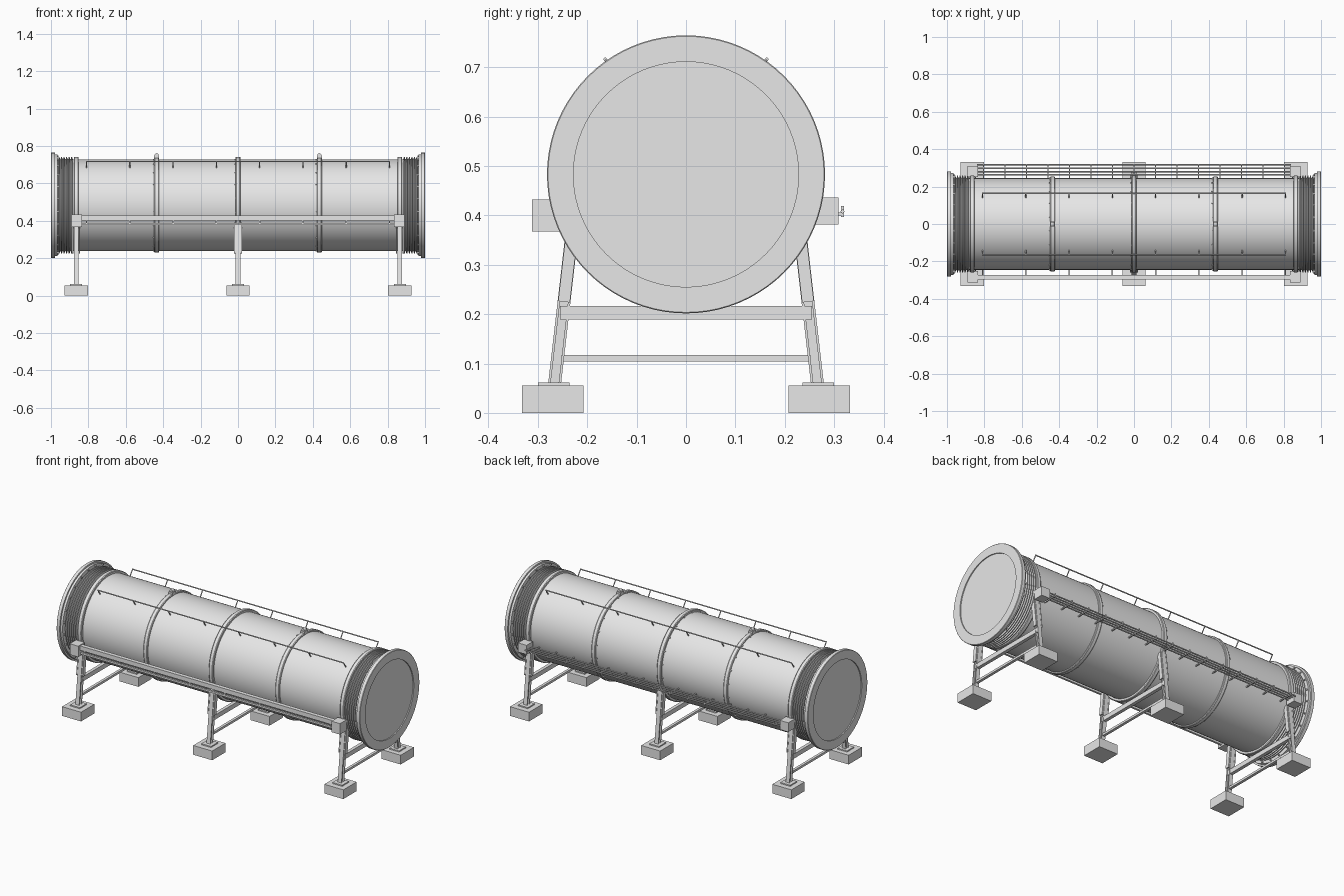
import bpy, bmesh, math
from mathutils import Matrix, Vector

cube = bpy.data.objects.get("Cube")
if cube:
    bpy.data.objects.remove(cube, do_unlink=True)

grey = bpy.data.materials.new("plain_grey")
grey.use_nodes = True
COLOUR = (0.8, 0.8, 0.8, 1)
grey.diffuse_color = COLOUR
grey.node_tree.nodes["Principled BSDF"].inputs["Base Color"].default_value = COLOUR

AXIS_Z = 0.483     # height of the tank axis
BODY_R = 0.245
LEG_X = (-0.865, 0, 0.865)


def finish(name, bm, smooth=False):
    bmesh.ops.recalc_face_normals(bm, faces=bm.faces)
    mesh = bpy.data.meshes.new(name)
    bm.to_mesh(mesh)
    bm.free()
    mesh.materials.append(grey)
    obj = bpy.data.objects.new(name, mesh)
    bpy.context.scene.collection.objects.link(obj)
    if smooth:
        bpy.ops.object.select_all(action='DESELECT')
        obj.select_set(True)
        bpy.context.view_layer.objects.active = obj
        bpy.ops.object.shade_smooth_by_angle(angle=math.radians(35))
    return obj


def box(bm, lo, hi):
    lo, hi = Vector(lo), Vector(hi)
    m = Matrix.Translation((lo + hi) / 2) @ Matrix.Diagonal((hi - lo).to_4d())
    m[3][3] = 1
    bmesh.ops.create_cube(bm, size=1, matrix=m)


def beam(bm, a, b, wide, deep, shift=0):
    """Square bar from a to b; wide runs along x, deep across it in the yz plane."""
    a, b = Vector(a), Vector(b)
    d = (b - a).normalized()
    x = Vector((1, 0, 0))
    n = d.cross(x).normalized()
    frame = Matrix((x, n, d)).transposed().to_4x4()
    m = Matrix.Translation((a + b) / 2 + n * shift) @ frame
    bmesh.ops.create_cube(bm, size=1, matrix=m @ Matrix.Diagonal((wide, deep, (b - a).length, 1)))


def rod(bm, a, b, r, sides=8):
    a, b = Vector(a), Vector(b)
    turn = (b - a).to_track_quat('Z', 'Y').to_matrix().to_4x4()
    bmesh.ops.create_cone(bm, cap_ends=True, segments=sides, radius1=r, radius2=r,
                          depth=(b - a).length, matrix=Matrix.Translation((a + b) / 2) @ turn)


def around(x, r, angle):
    """Point at a radius and angle around the tank axis."""
    return Vector((x, r * math.sin(angle), AXIS_Z + r * math.cos(angle)))


def lathe(bm, profile, steps=80):
    """Turn an (x, radius) profile around the tank axis."""
    verts = [bm.verts.new((x, 0, AXIS_Z + r)) for x, r in profile]
    edges = [bm.edges.new(pair) for pair in zip(verts, verts[1:])]
    bmesh.ops.spin(bm, geom=verts + edges, cent=(0, 0, AXIS_Z), axis=(1, 0, 0),
                   angle=math.tau, steps=steps, use_merge=True)
    bmesh.ops.remove_doubles(bm, verts=bm.verts, dist=0.00005)


# Tank shell
bm = bmesh.new()
lathe(bm, [(-0.9, BODY_R), (0.9, BODY_R)])
finish("tank_shell", bm, True)

# Bellows and end flanges
for side, label in ((1, "left"), (-1, "right")):
    bm = bmesh.new()
    profile = [(0.882, BODY_R)]
    for i in range(6):
        x = 0.884 + i * 0.0135
        profile += [(x, 0.246), (x + 0.003, 0.258), (x + 0.0075, 0.258), (x + 0.0105, 0.246)]
    lathe(bm, [(side * x, r) for x, r in profile + [(0.968, 0.246)]])
    finish(label + "_bellows", bm, True)

    bm = bmesh.new()
    lathe(bm, [(side * x, r) for x, r in (
        (0.966, 0.24), (0.966, 0.272), (0.979, 0.272), (0.979, 0.2815), (0.998, 0.2815),
        (1.0, 0.2795), (1.0, 0.228), (0.994, 0.228), (0.994, 0.0))])
    finish(label + "_end_flange", bm, True)

    bm = bmesh.new()
    for i in range(24):
        t = (i + 0.5) * math.tau / 24
        rod(bm, around(side * 0.959, 0.264, t), around(side * 0.967, 0.264, t), 0.005, 6)
    finish(label + "_flange_bolts", bm)

# Hoops around the shell, with rows of small bolts beside them
bm = bmesh.new()
for x in (-0.865, -0.435, 0, 0.435, 0.865):
    r = 0.254 if abs(x) == 0.435 else 0.259
    lathe(bm, [(x - 0.013, BODY_R), (x - 0.013, r - 0.003), (x - 0.009, r),
               (x + 0.009, r), (x + 0.013, r - 0.003), (x + 0.013, BODY_R)])
finish("hoops", bm, True)

bm = bmesh.new()
for x in (-0.435, 0, 0.435):
    for i in range(20):
        t = (i + 0.5) * math.tau / 20
        rod(bm, around(x - 0.016, BODY_R - 0.002, t), around(x - 0.016, BODY_R + 0.005, t), 0.004, 6)
finish("hoop_bolts", bm)

# Lifting lugs on top
bm = bmesh.new()
for x in (-0.435, 0.435):
    box(bm, (x - 0.013, -0.014, 0.73), (x + 0.013, 0.014, 0.748))
    rod(bm, (x, -0.01, 0.75), (x, 0.01, 0.75), 0.011, 12)
finish("lifting_lugs", bm)

# Hand rails along both shoulders of the tank
for s, label in ((-1, "front"), (1, "back")):
    bm = bmesh.new()
    t = s * 0.612
    rod(bm, around(-0.812, 0.285, t), around(0.812, 0.285, t), 0.0035)
    for i in range(8):
        x = -0.81 + i * 1.62 / 7
        rod(bm, around(x, 0.24, t), around(x, 0.285, t), 0.003)
    finish(label + "_hand_rail", bm)

# Trestles: pads, sloping I-section legs, cross beams
pads, legs, cross = bmesh.new(), bmesh.new(), bmesh.new()
for x in LEG_X:
    for s in (-1, 1):
        box(pads, (x - 0.0625, s * 0.27 - 0.0625, 0), (x + 0.0625, s * 0.27 + 0.0625, 0.055))
        box(pads, (x - 0.032, s * 0.268 - 0.032, 0.055), (x + 0.032, s * 0.268 + 0.032, 0.062))
        foot, top = Vector((x, s * 0.266, 0.06)), Vector((x, s * 0.228, 0.39))
        beam(legs, foot, top, 0.006, 0.02)
        for shift in (-0.0105, 0.0105):
            beam(legs, foot, top, 0.025, 0.005, shift)
        # Gusset plates gripping the upper leg
        for dx in (-0.018, 0.018):
            beam(legs, foot.lerp(top, 0.5) + Vector((dx, 0, 0)), top + Vector((dx, 0, 0)), 0.007, 0.024)
    box(cross, (x - 0.01, -0.255, 0.189), (x + 0.01, 0.255, 0.216))
    box(cross, (x - 0.008, -0.252, 0.104), (x + 0.008, 0.252, 0.117))
finish("foot_pads", pads)
finish("trestle_legs", legs)
finish("cross_beams", cross)

# Junction boxes at the ends of the side runs
bm = bmesh.new()
for x in (-0.863, 0.863):
    box(bm, (x - 0.028, -0.312, 0.367), (x + 0.028, -0.252, 0.432))
    box(bm, (x - 0.028, 0.25, 0.381), (x + 0.028, 0.309, 0.436))
finish("junction_boxes", bm)

# Front side run: two bars with brackets to the shell
bm = bmesh.new()
box(bm, (-0.84, -0.296, 0.402), (0.84, -0.272, 0.428))
box(bm, (-0.84, -0.29, 0.376), (0.84, -0.278, 0.387))
for i in range(8):
    x = -0.81 + i * 1.62 / 7
    box(bm, (x - 0.004, -0.29, 0.38), (x + 0.004, -0.278, 0.41))
    box(bm, (x - 0.004, -0.28, 0.398), (x + 0.004, -0.228, 0.406))
finish("front_side_run", bm)

# Back side run: open tray of rods on cross bars
bm = bmesh.new()
for y in (0.262, 0.28, 0.298, 0.317):
    rod(bm, (-0.84, y, 0.408), (0.84, y, 0.408), 0.004)
for i in range(15):
    x = -0.805 + i * 0.115
    box(bm, (x - 0.003, 0.23, 0.4), (x + 0.003, 0.318, 0.406))
    box(bm, (x - 0.003, 0.314, 0.397), (x + 0.003, 0.32, 0.419))
finish("back_side_tray", bm)
